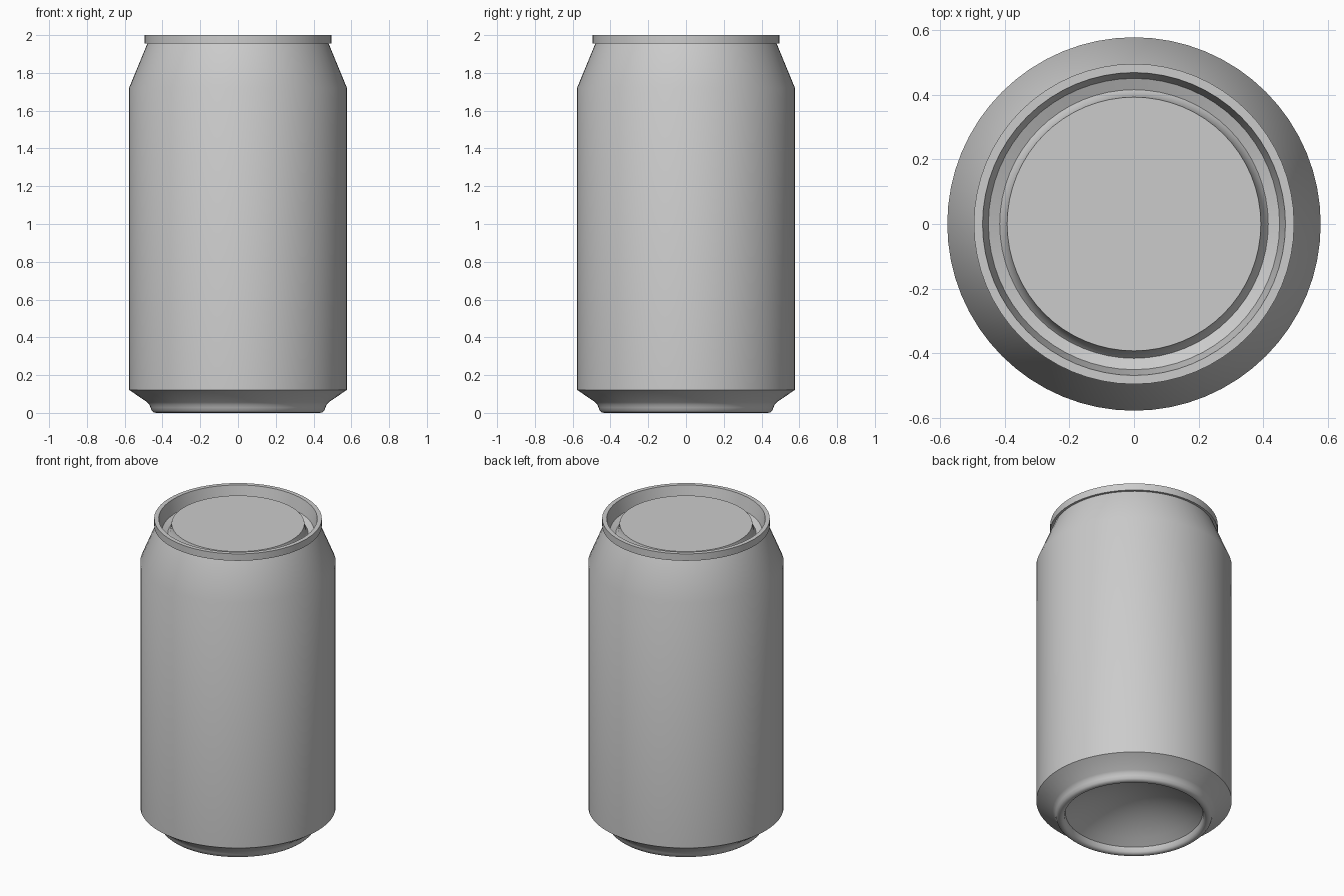
import bpy
import bmesh
import math

cube = bpy.data.objects.get("Cube")
if cube:
    bpy.data.objects.remove(cube, do_unlink=True)

SEGMENTS = 64

# Bare metal, one colour
metal = bpy.data.materials.new("bare_metal")
metal.use_nodes = True
color = (0.6, 0.6, 0.6, 1.0)
metal.diffuse_color = color
bsdf = metal.node_tree.nodes["Principled BSDF"]
bsdf.inputs["Base Color"].default_value = color


def lathe(name, profile):
    """Spin a (radius, height) profile around z."""
    bm = bmesh.new()
    verts = [bm.verts.new((r, 0, z)) for r, z in profile]
    edges = [bm.edges.new(pair) for pair in zip(verts, verts[1:])]
    bmesh.ops.spin(bm, geom=verts + edges, cent=(0, 0, 0), axis=(0, 0, 1),
                   angle=math.tau, steps=SEGMENTS, use_duplicate=False)
    bmesh.ops.remove_doubles(bm, verts=bm.verts, dist=0.0005)
    bmesh.ops.recalc_face_normals(bm, faces=bm.faces)
    mesh = bpy.data.meshes.new(name)
    bm.to_mesh(mesh)
    bm.free()
    mesh.materials.append(metal)
    obj = bpy.data.objects.new(name, mesh)
    bpy.context.collection.objects.link(obj)
    bpy.ops.object.select_all(action="DESELECT")
    obj.select_set(True)
    bpy.context.view_layer.objects.active = obj
    bpy.ops.object.shade_smooth_by_angle(angle=math.radians(35))
    return obj


# Concave dome under the can, from the axis out to the foot
DOME_RADIUS, DOME_RISE, DOME_BASE = 0.405, 0.14, 0.04
dome = [(DOME_RADIUS * t / 8, DOME_BASE + DOME_RISE * (1 - (t / 8) ** 2))
        for t in range(9)]

# Rounded foot, chamfer, wall and shoulder
foot = [(0.412, 0.012), (0.422, 0.003), (0.432, 0.0), (0.447, 0.003),
        (0.457, 0.012), (0.463, 0.028), (0.469, 0.043), (0.48, 0.056)]
wall = [(0.577, 0.122), (0.577, 1.72), (0.48, 1.955)]

# Rolled rim, sloped trough and raised lid panel
rim = [(0.495, 1.955), (0.495, 2.0), (0.468, 2.0)]
lid = [(0.45, 1.915), (0.415, 1.9), (0.402, 1.915), (0.392, 1.967), (0, 1.967)]

lathe("can", dome + foot + wall + rim + lid)
